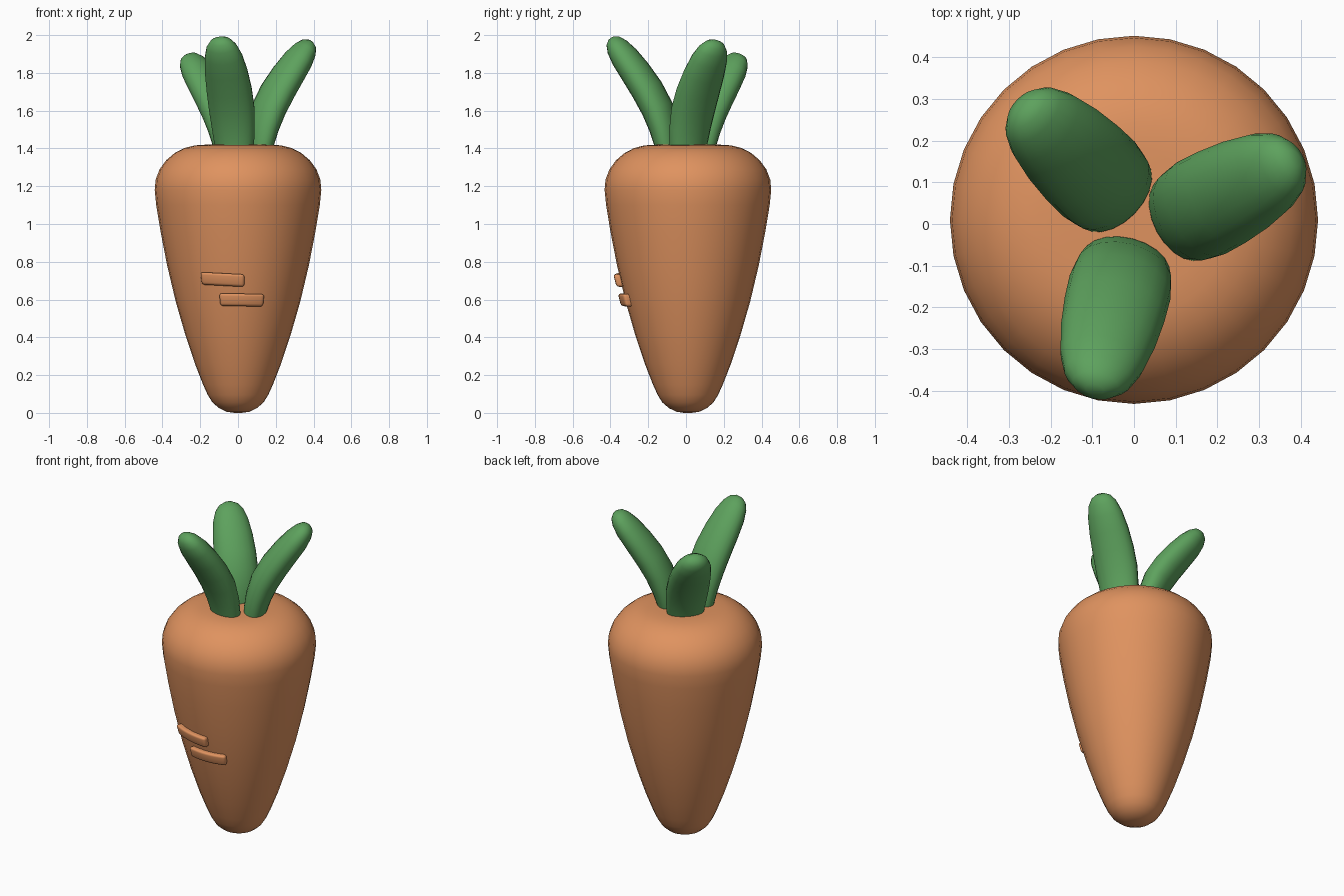
import bpy, bmesh, math
from mathutils import Vector

if "Cube" in bpy.data.objects:
    bpy.data.objects.remove(bpy.data.objects["Cube"])

CY = 0.01  # body axis offset in y


def material(name, rgb):
    m = bpy.data.materials.new(name)
    m.diffuse_color = (*rgb, 1)
    m.use_nodes = True
    m.node_tree.nodes["Principled BSDF"].inputs["Base Color"].default_value = m.diffuse_color
    return m


ORANGE = material("orange", (0.74, 0.29, 0.115))
GREEN = material("green", (0.11, 0.36, 0.11))


def finish(bm, name, mat, angle=60):
    bmesh.ops.recalc_face_normals(bm, faces=bm.faces)
    me = bpy.data.meshes.new(name)
    bm.to_mesh(me)
    bm.free()
    ob = bpy.data.objects.new(name, me)
    bpy.context.collection.objects.link(ob)
    me.materials.append(mat)
    bpy.ops.object.select_all(action='DESELECT')
    ob.select_set(True)
    bpy.context.view_layer.objects.active = ob
    bpy.ops.object.shade_smooth_by_angle(angle=math.radians(angle))
    return ob


def loft(bm, rings):
    loops = [[bm.verts.new(p) for p in r] for r in rings]
    n = len(loops[0])
    for a, b in zip(loops, loops[1:]):
        for i in range(n):
            j = (i + 1) % n
            bm.faces.new((a[i], a[j], b[j], b[i]))
    bm.faces.new(loops[0][::-1])
    bm.faces.new(loops[-1])


# root body: turned profile (radius, height)
PROFILE = [(0.02, 0.0), (0.06, 0.006), (0.10, 0.025), (0.135, 0.055), (0.16, 0.095),
           (0.185, 0.15), (0.228, 0.26), (0.278, 0.41), (0.33, 0.59), (0.375, 0.78),
           (0.41, 0.96), (0.433, 0.11 + 0.99), (0.441, 1.18), (0.436, 1.235), (0.415, 1.29),
           (0.38, 1.338), (0.335, 1.376), (0.285, 1.402), (0.23, 1.416), (0.17, 1.42), (0.04, 1.421)]
SIDES = 32
bm = bmesh.new()
loft(bm, [[(r * math.cos(math.tau * i / SIDES), CY + r * math.sin(math.tau * i / SIDES), z)
           for i in range(SIDES)] for r, z in PROFILE])
finish(bm, "carrot_root", ORANGE)


# leaves: flattened rounded blades bending outward
# (outward distance, height, half width, half thickness)
BLADE = [(-0.005, -0.04, 0.10, 0.062), (0.0, 0.0, 0.108, 0.066), (0.02, 0.09, 0.117, 0.075),
         (0.055, 0.19, 0.124, 0.083), (0.11, 0.29, 0.123, 0.084), (0.175, 0.385, 0.116, 0.08),
         (0.235, 0.465, 0.102, 0.073), (0.275, 0.518, 0.082, 0.059), (0.297, 0.548, 0.056, 0.041),
         (0.308, 0.562, 0.022, 0.017)]


def leaf(name, base, heading, height):
    out = Vector((math.cos(heading), math.sin(heading), 0))
    side = Vector((-out.y, out.x, 0))
    up = Vector((0, 0, 1))
    path = [Vector((*base, 1.42)) + out * d + up * h * height for d, h, _, _ in BLADE]
    rings = []
    for k, (_, _, w, t) in enumerate(BLADE):
        tangent = (path[min(k + 1, len(path) - 1)] - path[max(k - 1, 0)]).normalized()
        normal = tangent.cross(side)
        rings.append([path[k] + side * w * math.cos(a) + normal * t * math.sin(a)
                      for a in (math.tau * i / 20 for i in range(20))])
    bm = bmesh.new()
    loft(bm, rings)
    finish(bm, name, GREEN)


leaf("leaf_front", (-0.02, -0.098), math.radians(256), 1.0)
leaf("leaf_right", (0.112, 0.012), math.radians(28), 0.97)
leaf("leaf_back", (-0.045, 0.07), math.radians(136), 0.84)


# raised grooves: rounded bars wrapped around the front of the root
def radius_at(z):
    for (r0, z0), (r1, z1) in zip(PROFILE, PROFILE[1:]):
        if z0 <= z <= z1:
            return r0 + (r1 - r0) * (z - z0) / (z1 - z0)


def ridge(name, x0, x1, z, tilt):
    rings = []
    cuts = 12
    for k in range(cuts + 1):
        f = k / cuts
        x = x0 + (x1 - x0) * f
        zc = z + tilt * (0.5 - f)
        ring = []
        for dr, dz in ((-0.03, -0.033), (0.03, -0.033), (0.03, 0.033), (-0.03, 0.033)):
            base = radius_at(zc)
            a = math.asin(x / (base + 0.03))
            r = base + dr + 0.25 * dz
            ring.append((r * math.sin(a), CY - r * math.cos(a), zc + dz))
        rings.append(ring)
    bm = bmesh.new()
    loft(bm, rings)
    bmesh.ops.recalc_face_normals(bm, faces=bm.faces)
    edges = [e for e in bm.edges if e.calc_face_angle(0) > math.radians(40)]
    bmesh.ops.bevel(bm, geom=edges, offset=0.014, segments=3, profile=0.5, affect='EDGES')
    finish(bm, name, ORANGE)


ridge("ridge_upper", -0.20, 0.035, 0.706, 0.012)
ridge("ridge_lower", -0.10, 0.14, 0.598, 0.004)
